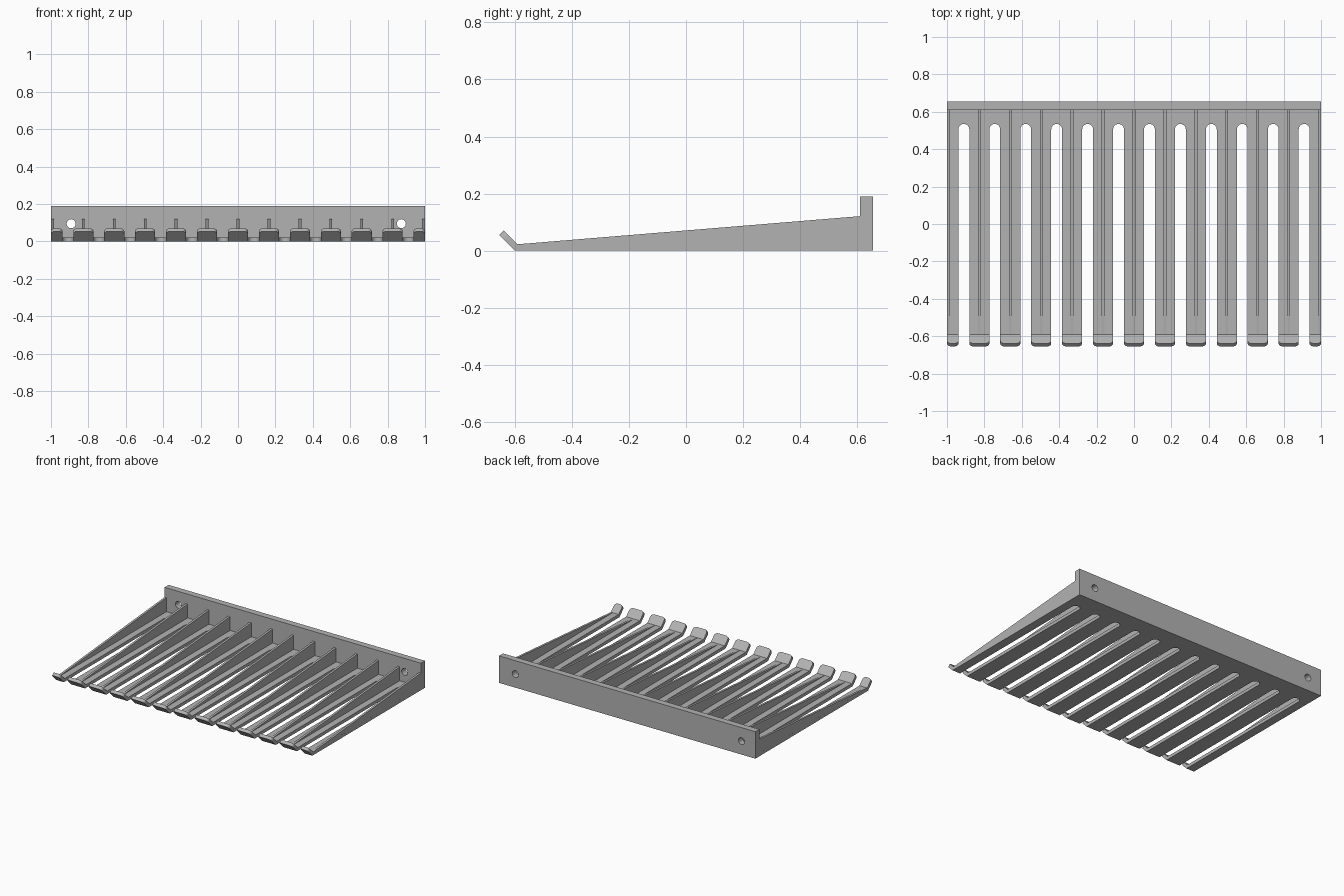
import bpy, bmesh, math
from mathutils import Vector

if "Cube" in bpy.data.objects:
    bpy.data.objects.remove(bpy.data.objects["Cube"])

PITCH = 0.1654          # spacing of fins and fingers
COUNT = 13
FIN = 0.015             # fin thickness
T = 0.0225              # plate thickness
SLOT = 0.029            # slot half width
CREASE = -0.6           # where the lips bend up
WALL_Y, BACK_Y = 0.61, 0.655
SLOT_END = 0.535

grey = bpy.data.materials.new("grey")
grey.diffuse_color = (0.45, 0.45, 0.45, 1)
grey.use_nodes = True
grey.node_tree.nodes["Principled BSDF"].inputs["Base Color"].default_value = grey.diffuse_color


def prism(name, outline, offset):
    """Extrude a closed 3D outline by an offset vector, or per-point offsets."""
    bm = bmesh.new()
    n = len(outline)
    offs = offset if isinstance(offset, list) else [offset] * n
    a = [bm.verts.new(p) for p in outline]
    b = [bm.verts.new(Vector(p) + Vector(o)) for p, o in zip(outline, offs)]
    bm.faces.new(a)
    bm.faces.new(b[::-1])
    for i in range(n):
        j = (i + 1) % n
        bm.faces.new((a[j], a[i], b[i], b[j]))
    bmesh.ops.recalc_face_normals(bm, faces=bm.faces)
    mesh = bpy.data.meshes.new(name)
    bm.to_mesh(mesh)
    bm.free()
    mesh.materials.append(grey)
    obj = bpy.data.objects.new(name, mesh)
    bpy.context.collection.objects.link(obj)
    return obj


centres = [(i - (COUNT - 1) / 2) * PITCH for i in range(COUNT)]
slots = [(a + b) / 2 for a, b in zip(centres, centres[1:])]
miter = T * math.tan(math.radians(22.5))

# Slotted base plate with round slot ends; front edge mitred to meet the lips
outline = [(-1, WALL_Y, 0), (-1, CREASE, 0)]
for x in slots:
    outline.append((x - SLOT, CREASE, 0))
    for k in range(13):
        a = math.pi * (1 - k / 12)
        outline.append((x + SLOT * math.cos(a), SLOT_END - SLOT + SLOT * math.sin(a), 0))
    outline.append((x + SLOT, CREASE, 0))
outline += [(1, CREASE, 0), (1, WALL_Y, 0)]
rise = [(0, miter if p[1] == CREASE else 0, T) for p in outline]
prism("slotted_plate", outline, rise)

# Upturned lips with rounded tips at 45 degrees
edges = [-1] + [x + s * SLOT for x in slots for s in (-1, 1)] + [1]
LENGTH, R = 0.077, 0.022
c = math.sqrt(0.5)
for x0, x1 in zip(edges[::2], edges[1::2]):
    flat = [(x0, 0), (x1, 0)]
    for cx, start in ((x1 - R, 0), (x0 + R, 90)):
        for k in range(7):
            a = math.radians(start + 15 * k)
            flat.append((cx + R * math.cos(a), LENGTH - R + R * math.sin(a)))
    pts = [(x, CREASE - c * d, c * d) for x, d in flat]
    offs = [(0, miter, T) if d == 0 else (0, c * T, c * T) for x, d in flat]
    prism("finger_lip", pts, offs)

# Tapered fins along the middle of every finger
for x in centres:
    left = x - FIN / 2
    prism("fin", [(left, CREASE + miter, T), (left, WALL_Y, T), (left, WALL_Y, 0.121)],
          (FIN, 0, 0))

# Back wall with two screw holes
wall = prism("back_wall", [(-1, WALL_Y, 0), (1, WALL_Y, 0), (1, WALL_Y, 0.19), (-1, WALL_Y, 0.19)],
             (0, BACK_Y - WALL_Y, 0))
for hx in (-0.892, 0.873):
    ring = [(hx + 0.024 * math.cos(math.tau * k / 32), WALL_Y - 0.05,
             0.095 + 0.024 * math.sin(math.tau * k / 32)) for k in range(32)]
    cutter = prism("screw_hole_cutter", ring, (0, 0.15, 0))
    cutter.hide_render = True
    cutter.hide_viewport = True
    cut = wall.modifiers.new("screw_hole", "BOOLEAN")
    cut.operation = "DIFFERENCE"
    cut.solver = "EXACT"
    cut.object = cutter

# Smooth the curved edges, keeping the corners sharp
for obj in bpy.context.collection.objects:
    if obj.name.startswith(("slotted", "finger")):
        obj.data.shade_smooth()
        obj.data.set_sharp_from_angle(angle=math.radians(30))
